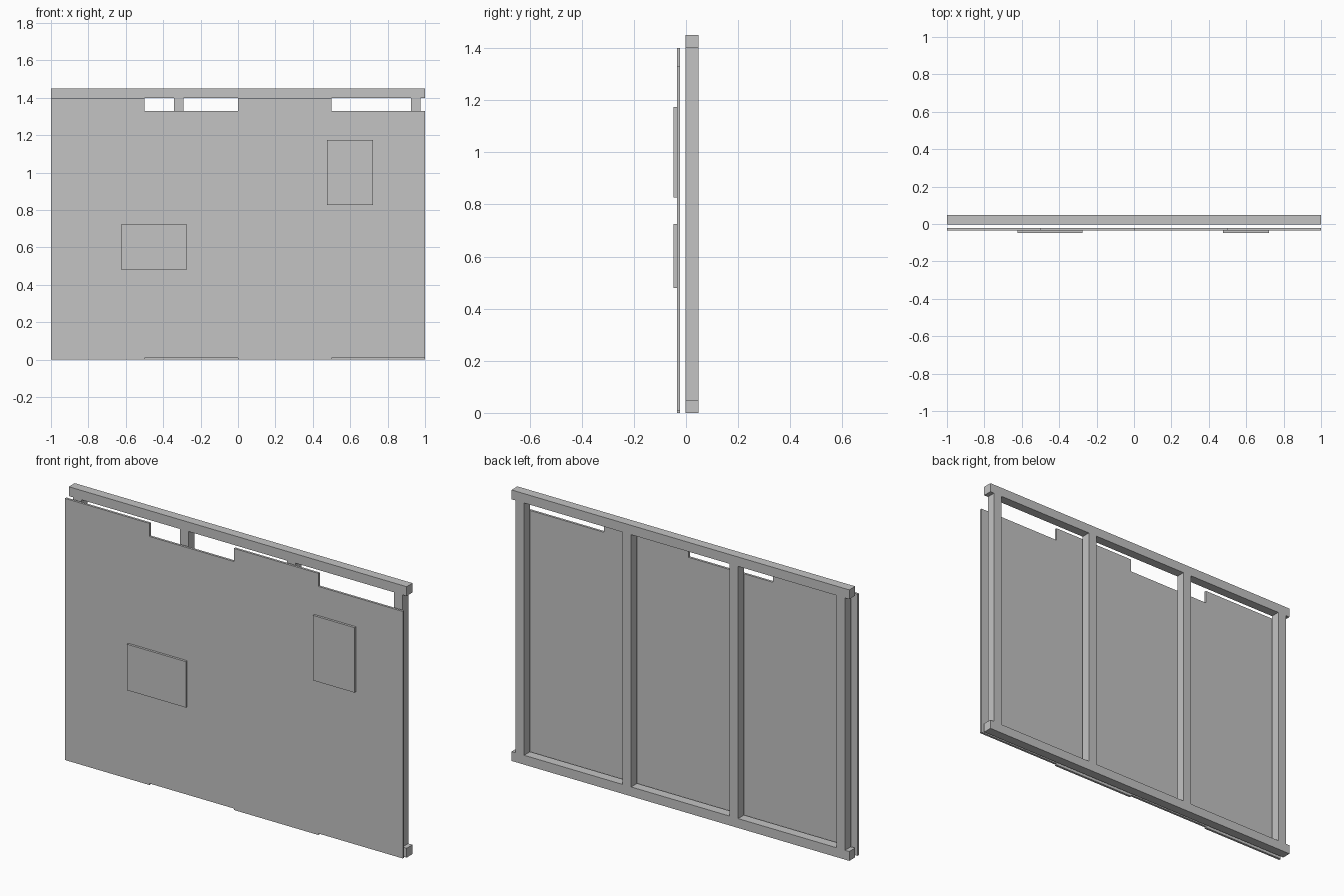
import bpy
import bmesh
from mathutils import Vector

if "Cube" in bpy.data.objects:
    bpy.data.objects.remove(bpy.data.objects["Cube"], do_unlink=True)

grey = bpy.data.materials.new("plain_grey")
grey.use_nodes = True
COLOR = (0.55, 0.55, 0.55, 1)
grey.diffuse_color = COLOR
grey.node_tree.nodes["Principled BSDF"].inputs["Base Color"].default_value = COLOR


def slab(name, outline, front, back):
    """Extrude an x-z outline from the front y to the back y."""
    bm = bmesh.new()
    face = bm.faces.new([bm.verts.new((x, front, z)) for x, z in outline])
    grown = bmesh.ops.extrude_face_region(bm, geom=[face], use_keep_orig=True)
    verts = [g for g in grown["geom"] if isinstance(g, bmesh.types.BMVert)]
    bmesh.ops.translate(bm, verts=verts, vec=Vector((0, back - front, 0)))
    bmesh.ops.recalc_face_normals(bm, faces=bm.faces)
    mesh = bpy.data.meshes.new(name)
    bm.to_mesh(mesh)
    bm.free()
    mesh.materials.append(grey)
    obj = bpy.data.objects.new(name, mesh)
    bpy.context.collection.objects.link(obj)
    return obj


def rect(x, z, width, height):
    a, b = width / 2, height / 2
    return [(x - a, z - b), (x + a, z - b), (x + a, z + b), (x - a, z + b)]


HEIGHT, BEAM = 1.45, 0.05
FRAME_FRONT, FRAME_BACK = -0.0025, 0.0475
PANEL_FRONT, PANEL_BACK = -0.035, -0.0225
PLATE_FRONT = -0.0475

# Timber frame: two rails and four evenly spaced studs
for name, z in (("bottom_rail", BEAM / 2), ("top_rail", HEIGHT - BEAM / 2)):
    slab(name, rect(0, z, 2, BEAM), FRAME_FRONT, FRAME_BACK)
for i in range(4):
    x = -0.95 + i * 1.9 / 3
    slab(f"stud_{i + 1}", rect(x, HEIGHT / 2, BEAM, HEIGHT - 2 * BEAM),
         FRAME_FRONT, FRAME_BACK)

# Stepped front panel: tall and short boards alternate in one sheet
bottom, top = [], []
for i in range(4):
    low, high = ((0, 1.4), (0.008, 1.33))[i % 2]
    for x in (-1 + i * 0.5, -0.5 + i * 0.5):
        bottom.append((x, low))
        top.append((x, high))
slab("front_panel", bottom + top[::-1], PANEL_FRONT, PANEL_BACK)

# Two small plates mounted on the panel
LONG, SHORT = 0.348, 0.246
slab("wide_plate", rect(-0.45, 0.602, LONG, SHORT), PLATE_FRONT, PANEL_FRONT)
slab("tall_plate", rect(0.6, 1.0, SHORT, LONG), PLATE_FRONT, PANEL_FRONT)
